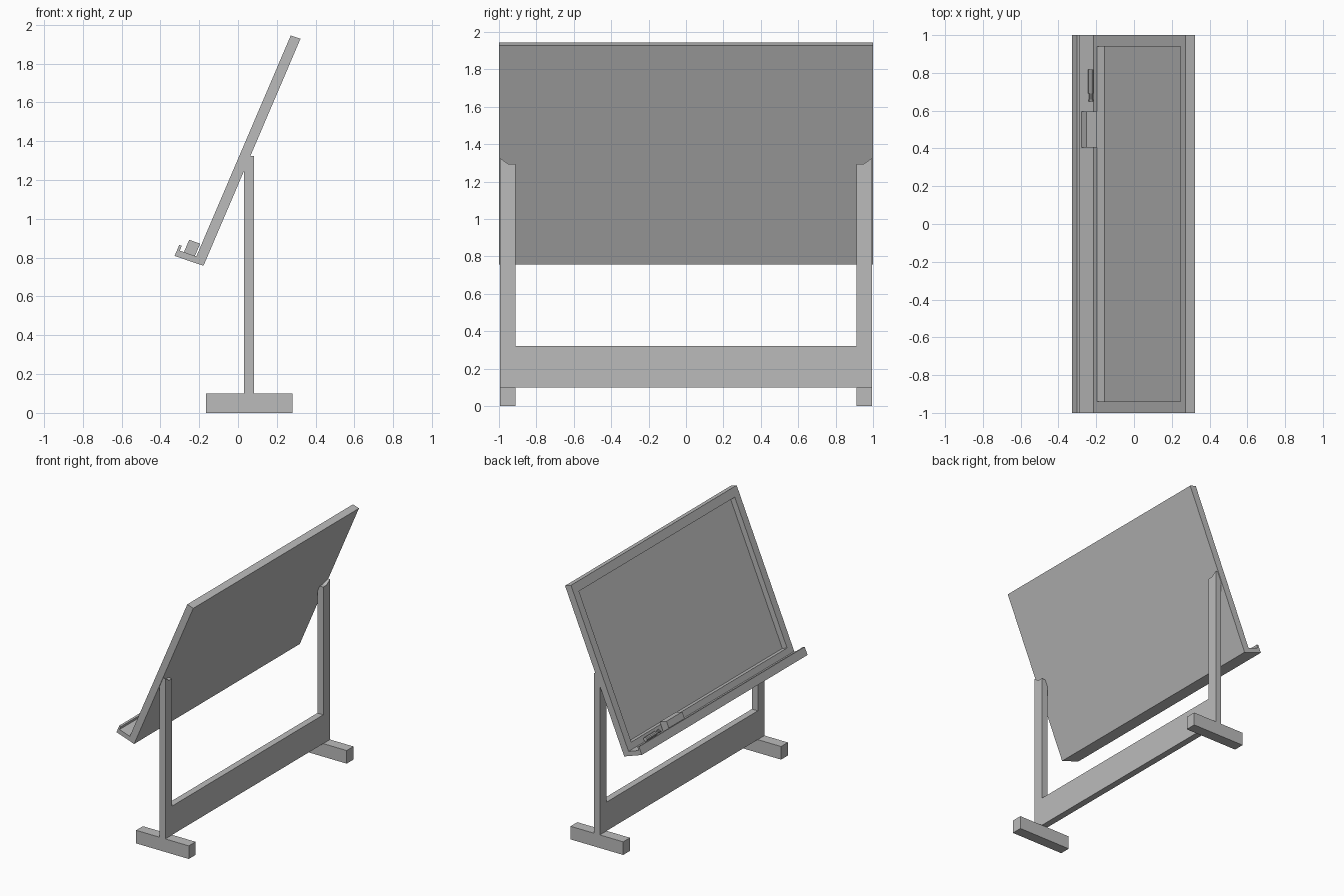
import bpy, bmesh
from mathutils import Matrix, Vector

cube = bpy.data.objects.get("Cube")
if cube:
    bpy.data.objects.remove(cube)

grey = bpy.data.materials.new("plain grey")
grey.use_nodes = True
grey.diffuse_color = (0.5, 0.5, 0.5, 1)
grey.node_tree.nodes["Principled BSDF"].inputs["Base Color"].default_value = (0.5, 0.5, 0.5, 1)

# Leaning frame: u runs up the board, y along it, v out towards the tray lip
LEAN = Matrix(((0.5, 0, -0.149, -0.178),
               (0, 1, 0, 0),
               (1.17, 0, 0.051, 0.758),
               (0, 0, 0, 1)))
UPRIGHT = Matrix.Identity(4)


def finish(bm, name, matrix=UPRIGHT):
    bm.transform(matrix)
    bmesh.ops.recalc_face_normals(bm, faces=bm.faces)
    mesh = bpy.data.meshes.new(name)
    bm.to_mesh(mesh)
    bm.free()
    mesh.materials.append(grey)
    obj = bpy.data.objects.new(name, mesh)
    bpy.context.collection.objects.link(obj)
    return obj


def box(lo, hi):
    bm = bmesh.new()
    lo, hi = Vector(lo), Vector(hi)
    bmesh.ops.create_cube(bm, size=1, matrix=Matrix.Translation((lo + hi) / 2)
                          @ Matrix.Diagonal((*(hi - lo), 1)))
    return bm


def prism(points, offset):
    bm = bmesh.new()
    face = bm.faces.new([bm.verts.new(p) for p in points])
    ext = bmesh.ops.extrude_face_region(bm, geom=[face])
    moved = [g for g in ext["geom"] if isinstance(g, bmesh.types.BMVert)]
    bmesh.ops.translate(bm, verts=moved, vec=offset)
    bmesh.ops.recalc_face_normals(bm, faces=bm.faces)
    return bm


# Board with a recessed writing surface
THICK = 0.336
bm = box((0, -1, 0), (1, 1, THICK))
front = max(bm.faces, key=lambda f: f.calc_center_median().z)
bmesh.ops.inset_individual(bm, faces=[front], thickness=0.05)
for v in front.verts:
    v.co.x = 0.064 if v.co.x < 0.5 else 0.948
    v.co.y = 0.94 if v.co.y > 0 else -0.94
ext = bmesh.ops.extrude_discrete_faces(bm, faces=[front])
for v in ext["faces"][0].verts:
    v.co.z = 0.066
finish(bm, "board", LEAN)

# Tray with a raised lip
tray = [(0, THICK), (0, 1), (0.048, 1), (0.048, 0.91), (0.027, 0.91), (0.027, THICK)]
finish(prism([(u, -1, v) for u, v in tray], (0, 2, 0)), "tray", LEAN)

# Eraser resting in the tray
finish(box((0.027, 0.405, 0.385), (0.081, 0.595, 0.767)), "eraser", LEAN)

# Marker pen: body, neck and end
bm = bmesh.new()
for y0, y1, radius in ((0.69, 0.817, 0.0155), (0.66, 0.69, 0.01), (0.648, 0.66, 0.013)):
    bmesh.ops.create_cone(bm, cap_ends=True, segments=10, radius1=radius, radius2=radius,
                          depth=y1 - y0,
                          matrix=Matrix.Translation((-0.228, (y0 + y1) / 2, 0.832))
                          @ Matrix.Rotation(1.5708, 4, 'X'))
finish(bm, "marker")

# Stand: two posts joined by a low rail, trimmed against the back of the board
OUT, IN = 0.994, 0.912
half = [(OUT, 0.1), (OUT, 1.325), (0.95, 1.295), (IN, 1.295), (IN, 0.32)]
outline = half + [(-y, z) for y, z in reversed(half)]
bm = prism([(0.032, y, z) for y, z in outline], (0.05, 0, 0))
cut = bmesh.ops.bisect_plane(bm, geom=bm.verts[:] + bm.edges[:] + bm.faces[:],
                             plane_co=(-0.178, 0, 0.758), plane_no=(-1.17, 0, 0.5),
                             clear_outer=True)
rim = [g for g in cut["geom_cut"] if isinstance(g, bmesh.types.BMEdge)]
bmesh.ops.holes_fill(bm, edges=rim)
finish(bm, "stand")

# Feet
for side, name in ((1, "left_foot"), (-1, "right_foot")):
    ys = sorted((side * IN, side * OUT))
    finish(box((-0.165, ys[0], 0), (0.28, ys[1], 0.1)), name)
